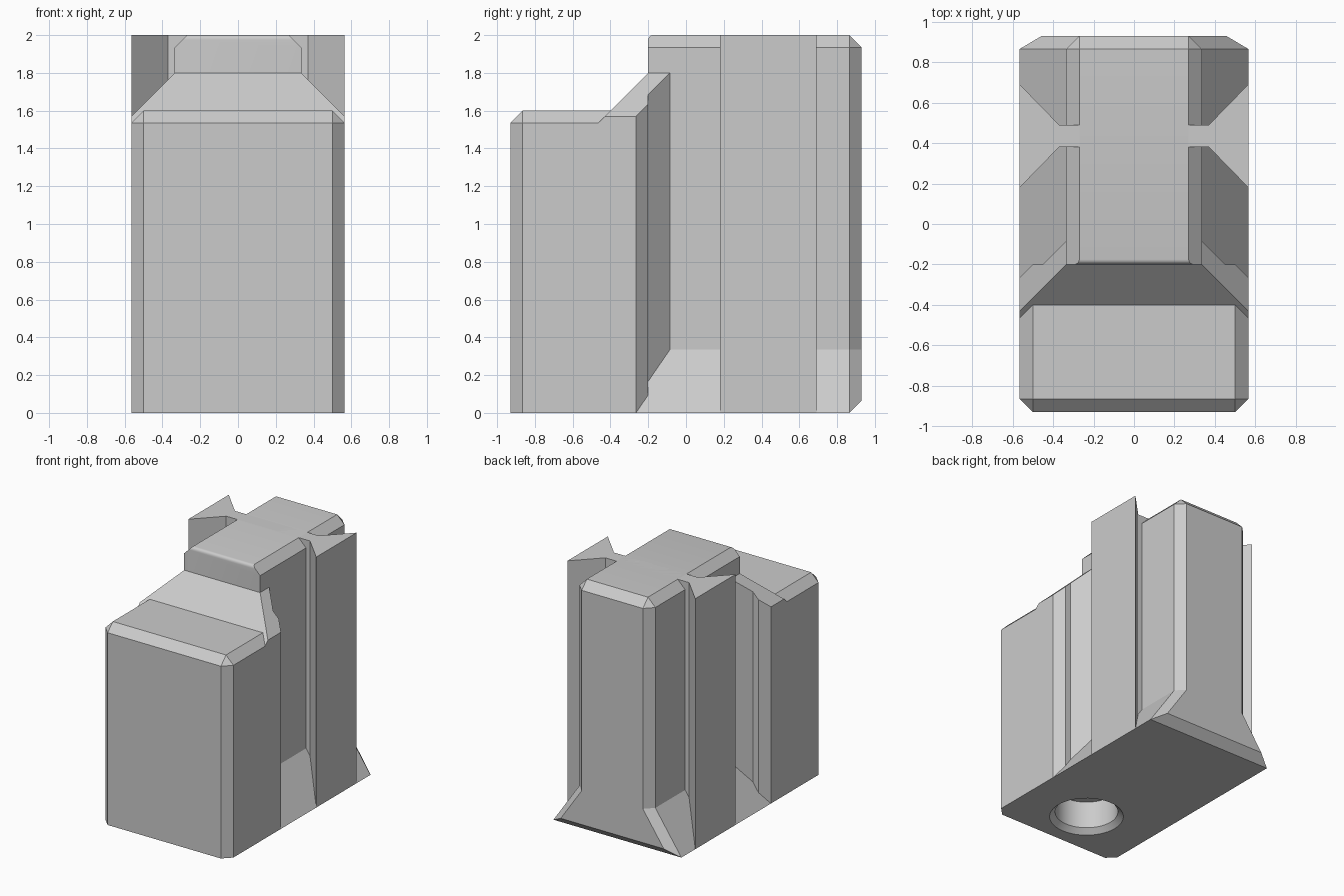
import bpy
import bmesh
from math import sin, cos, radians

cube = bpy.data.objects.get("Cube")
if cube:
    bpy.data.objects.remove(cube, do_unlink=True)

# One plain grey for the whole body
grey = bpy.data.materials.new("plain_grey")
grey.use_nodes = True
colour = (0.6, 0.6, 0.6, 1)
grey.diffuse_color = colour
grey.node_tree.nodes["Principled BSDF"].inputs["Base Color"].default_value = colour

W, CORE = 0.565, 0.335     # half widths of the body and its core
FRONT, BACK = -0.93, 0.93
C = 0.065                  # chamfer size
STEP = -0.2                # front face of the tall core
FLARE = 0.335              # height of the flared foot


def select_only(obj):
    bpy.ops.object.select_all(action='DESELECT')
    obj.select_set(True)
    bpy.context.view_layer.objects.active = obj


def convex(name, points, mirror=True):
    """Convex solid through the points, optionally with their mirror in x."""
    bm = bmesh.new()
    for x, y, z in points:
        bm.verts.new((x, y, z))
        if mirror:
            bm.verts.new((-x, y, z))
    hull = bmesh.ops.convex_hull(bm, input=bm.verts[:])
    bmesh.ops.delete(bm, geom=[v for v in bm.verts if not v.link_faces], context='VERTS')
    bmesh.ops.dissolve_limit(bm, angle_limit=radians(0.5), verts=bm.verts[:], edges=bm.edges[:])
    bmesh.ops.recalc_face_normals(bm, faces=bm.faces[:])
    mesh = bpy.data.meshes.new(name)
    bm.to_mesh(mesh)
    bm.free()
    obj = bpy.data.objects.new(name, mesh)
    bpy.context.collection.objects.link(obj)
    mesh.materials.append(grey)
    return obj


def prism(plan, z0, z1):
    return [(x, y, z) for x, y in plan for z in (z0, z1)]


def drill(obj, y, z0, z1, r0, r1):
    """Cut a round or tapered hole."""
    bpy.ops.mesh.primitive_cone_add(vertices=48, radius1=r0, radius2=r1, depth=z1 - z0,
                                    location=(0, y, (z0 + z1) / 2))
    cutter = bpy.context.object
    cutter.hide_render = True
    cutter.data.materials.append(grey)
    mod = obj.modifiers.new("hole", 'BOOLEAN')
    mod.operation = 'DIFFERENCE'
    mod.solver = 'EXACT'
    mod.object = cutter
    select_only(obj)
    bpy.ops.object.modifier_apply(modifier=mod.name)
    bpy.data.objects.remove(cutter, do_unlink=True)


parts = []

# Low front block with chamfered corners and top
top = 1.6
plan = [(W - C, FRONT), (W, FRONT + C), (W, STEP - C), (W - C, STEP)]
front_block = convex("front_block", prism(plan, 0, top - C)
                     + [(W - C, FRONT + C, top), (W - C, STEP, top)])
# Countersunk blind hole underneath
drill(front_block, -0.55, -0.1, 0.26, 0.234, 0.234)
drill(front_block, -0.55, -0.01, 0.04, 0.285, 0.234)
parts.append(front_block)

# Sloping shoulder that rises from the front block to the core
peak = 1.8
eave = peak + CORE - W
parts.append(convex("front_shoulder", [
    (CORE, STEP, peak), (W, eave - 2, eave), (W, STEP - C, eave),
    (W - C, STEP, eave + C), (W, -0.465, top - C),
    (W, STEP - C, top - C), (W - C, STEP, top - C)]))

# Rear wedge of the shoulder, running the full height
parts.append(convex("rear_shoulder", prism([(0.45, STEP), (CORE, -0.085)], 0, 1.685)
                    + [(CORE, -0.085, peak), (CORE, STEP, peak)]))

# Tall core: chamfered at the sides and back, softly rounded at the top front
r = 0.025
core = prism([(CORE, STEP), (CORE, BACK - C), (CORE - C, BACK)], C, 2 - C)
core += [(CORE, STEP, 0), (CORE, BACK - C, 0), (CORE - C, BACK - C, 2)]
for i in range(5):
    a = radians(22.5 * i)
    z = 2 - r + r * sin(a)
    core.append((CORE - C + 2 - z, STEP + r - r * cos(a), z))
parts.append(convex("core", core))

# Foot that flares out to full width
toe = W - (W - CORE) * C / FLARE
parts.append(convex("flared_foot", [
    (W, STEP - C, 0), (CORE, STEP - C, FLARE), (W, BACK - C, 0),
    (toe, BACK - C, C), (toe - C, BACK, C),
    (CORE, BACK - C, FLARE), (CORE - C, BACK, FLARE)]))

# Side fins, joined to the core by a narrow neck
neck = 0.37
parts.append(convex("fin_neck", prism([(neck, 0.38), (neck, 0.49)], 0, 2)))
for side, label in ((1, "left"), (-1, "right")):
    plan = [(side * neck, 0.38), (side * W, 0.18), (side * W, 0.69), (side * neck, 0.49)]
    parts.append(convex(label + "_fin", prism(plan, 0, 2), mirror=False))

for part in parts:
    select_only(part)
    bpy.ops.object.shade_smooth_by_angle(angle=radians(25))
